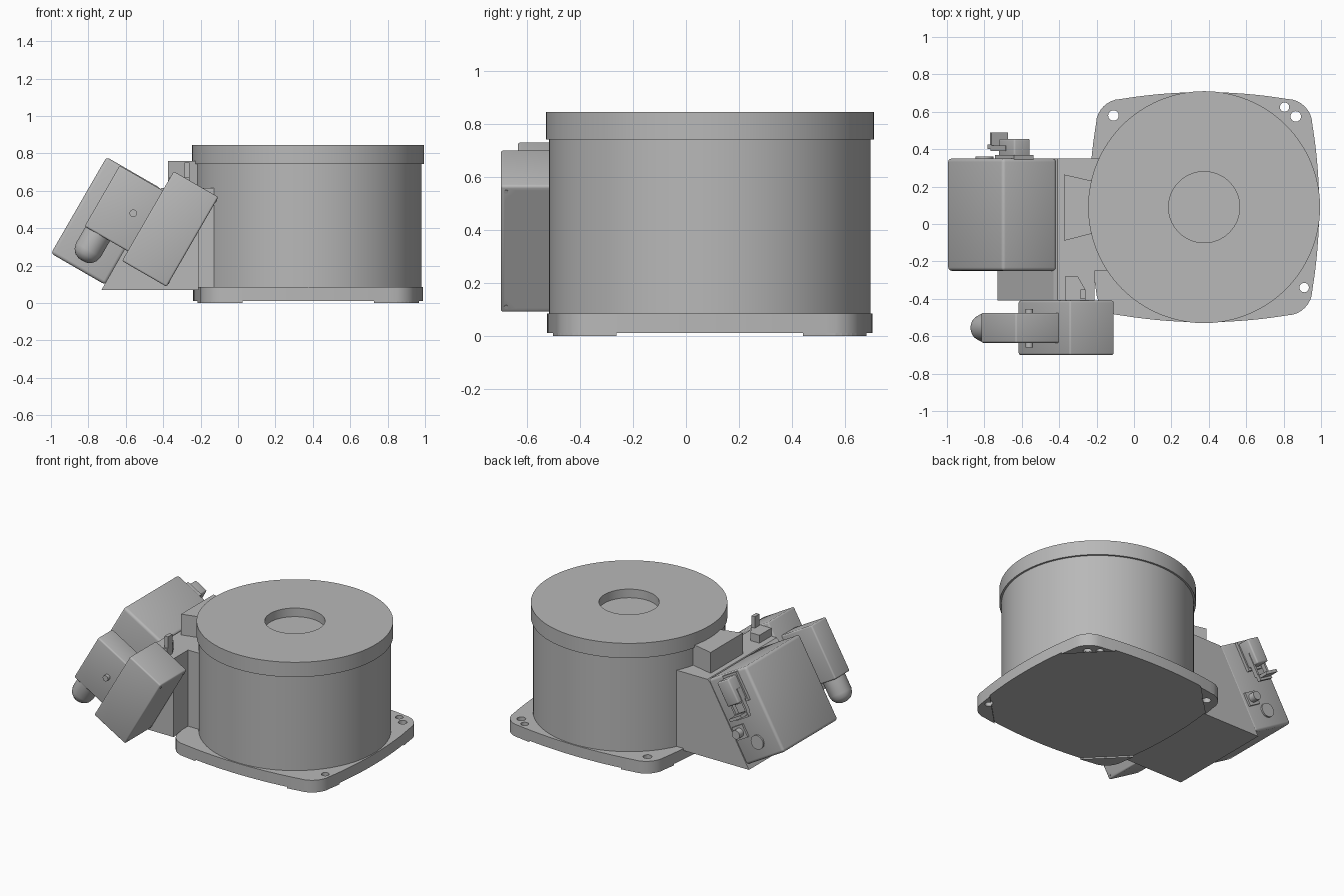
import bpy, bmesh, math
from mathutils import Matrix, Vector

cube = bpy.data.objects.get("Cube")
if cube:
    bpy.data.objects.remove(cube, do_unlink=True)

grey = bpy.data.materials.new("machine grey")
grey.use_nodes = True
grey.diffuse_color = (0.48, 0.48, 0.48, 1)
grey.node_tree.nodes["Principled BSDF"].inputs["Base Color"].default_value = grey.diffuse_color

CX, CY = 0.375, 0.09                                  # drum axis
TILT = math.radians(60)
U = Vector((math.cos(TILT), 0, math.sin(TILT)))       # up the slanted boxes
V = Vector((math.sin(TILT), 0, -math.cos(TILT)))      # across them, towards the drum
X, Y, Z = Vector((1, 0, 0)), Vector((0, 1, 0)), Vector((0, 0, 1))


def frame(o, a, b, c):
    m = Matrix((a, b, c)).transposed().to_4x4()
    m.translation = o
    return m


def finish(name, bm, matrix, bevel=0, smooth=False):
    bm.transform(matrix)
    bmesh.ops.recalc_face_normals(bm, faces=bm.faces)
    me = bpy.data.meshes.new(name)
    bm.to_mesh(me)
    bm.free()
    ob = bpy.data.objects.new(name, me)
    bpy.context.collection.objects.link(ob)
    me.materials.append(grey)
    bpy.ops.object.select_all(action='DESELECT')
    ob.select_set(True)
    bpy.context.view_layer.objects.active = ob
    if bevel:
        mod = ob.modifiers.new("round", 'BEVEL')
        mod.width, mod.segments, mod.limit_method = bevel, 3, 'ANGLE'
        bpy.ops.object.modifier_apply(modifier=mod.name)
    if smooth or bevel:
        bpy.ops.object.shade_smooth_by_angle(angle=math.radians(35))
    return ob


def prism(name, pts, z0, z1, matrix=Matrix(), **kw):
    bm = bmesh.new()
    face = bm.faces.new([bm.verts.new((p[0], p[1], z0)) for p in pts])
    ext = bmesh.ops.extrude_face_region(bm, geom=[face])
    bmesh.ops.translate(bm, vec=(0, 0, z1 - z0),
                        verts=[g for g in ext["geom"] if isinstance(g, bmesh.types.BMVert)])
    return finish(name, bm, matrix, **kw)


def rect(x0, x1, y0, y1):
    return [(x0, y0), (x1, y0), (x1, y1), (x0, y1)]


def disc(x, y, r, n=24):
    return [(x + r * math.cos(math.tau * i / n), y + r * math.sin(math.tau * i / n)) for i in range(n)]


def lathe(name, profile, matrix, steps=96):
    bm = bmesh.new()
    vs = [bm.verts.new((r, 0, z)) for r, z in profile]
    es = [bm.edges.new(p) for p in zip(vs, vs[1:])]
    bmesh.ops.spin(bm, geom=vs + es, axis=Z, cent=(0, 0, 0), angle=math.tau, steps=steps)
    bmesh.ops.remove_doubles(bm, verts=bm.verts, dist=0.0005)
    return finish(name, bm, matrix, smooth=True)


def cut(target, cutters):
    for c in cutters:
        c.hide_render = True
        mod = target.modifiers.new("cut", 'BOOLEAN')
        mod.operation, mod.object, mod.solver = 'DIFFERENCE', c, 'EXACT'
        bpy.context.view_layer.objects.active = target
        bpy.ops.object.modifier_apply(modifier=mod.name)


def side(x=0, z=0):
    """Profile plane x/z, extruded along y."""
    return frame((x, 0, z), X, Z, Y)


def tilted(x, z):
    """Profile plane along the slant, extruded along y."""
    return frame((x, 0, z), U, V, Y)


# Drum with wide top disc and shallow centre recess
lathe("drum", [(0, 0.785), (0.19, 0.785), (0.19, 0.845), (0.62, 0.845), (0.62, 0.742),
               (0.607, 0.742), (0.607, 0.05), (0, 0.05)], Matrix.Translation((CX, CY, 0)), 128)

# Base plate: four bulging sides joined by rounded corners
quarter = [(t / 10 * 0.44, 0.615 - 0.036 * (t / 10) ** 2) for t in range(-10, 11)]
quarter += [(0.44 + 0.139 * math.sin(a), 0.44 + 0.139 * math.cos(a))
            for a in [math.radians(d) for d in range(15, 80, 10)]]
outline = []
for k in range(4):
    c, s = round(math.cos(k * math.pi / 2)), round(math.sin(k * math.pi / 2))
    outline += [(x * c + y * s, y * c - x * s) for x, y in quarter]
centre = Matrix.Translation((CX, CY, 0))
plate = prism("base_plate", outline, 0.01, 0.085, centre, smooth=True)

# Corner foot pads and the pairs of bolt holes
corner = [p for p in outline if p[0] + p[1] > 0.92]
for k in range(4):
    turn = centre @ Matrix.Rotation(k * math.pi / 2, 4, 'Z')
    pad = prism("foot_pad", corner, 0, 0.012, turn)
    holes = [prism("hole_cutter", disc(x, y, r), -0.1, 0.2, turn)
             for x, y, r in ((0.49, 0.485, 0.028), (0.43, 0.535, 0.025))]
    cut(plate, holes)
    cut(pad, holes)
    for h in holes:
        bpy.data.objects.remove(h, do_unlink=True)

# Bracket with a slanted outer wall
prism("bracket", [(-0.73, 0.07), (-0.43, 0.6), (-0.41, 0.615), (-0.1, 0.615), (-0.1, 0.07)],
      -0.25, 0.35, side())
prism("bracket_front", [(-0.73, 0.07), (-0.43, 0.6), (-0.41, 0.615), (-0.21, 0.615), (-0.21, 0.07)],
      -0.41, -0.25, side())
prism("bracket_block", [(-0.375, -0.09), (-0.375, 0.265), (-0.2, 0.225), (-0.2, -0.045)], 0.6, 0.76)
prism("small_block", [(-0.37, -0.41), (-0.37, -0.28), (-0.3, -0.28), (-0.26, -0.35), (-0.26, -0.41)],
      0.6, 0.67)
prism("small_tab", rect(-0.285, -0.26, -0.4, -0.35), 0.6, 0.75)

# Slanted motor box on the bracket
prism("motor_box", rect(0, 0.595, 0, 0.335), -0.25, 0.35, tilted(-1, 0.265), bevel=0.018)

# Connector box with recessed lid and corner screws
box_at = frame((-0.62, 0, 0.225), U, Y, V)
box = prism("connector_box", rect(0, 0.553, -0.7, -0.41), 0, 0.275, box_at, bevel=0.01)
a0, a1, b0, b1, ch = 0.02, 0.533, -0.685, -0.425, 0.045
recess = prism("lid_cutter", [(a0 + ch, b0), (a1 - ch, b0), (a1, b0 + ch), (a1, b1 - ch),
                              (a1 - ch, b1), (a0 + ch, b1), (a0, b1 - ch), (a0, b0 + ch)],
               0.262, 0.3, box_at)
cut(box, [recess])
bpy.data.objects.remove(recess, do_unlink=True)
for a in (0.025, 0.528):
    for b in (-0.68, -0.43):
        prism("lid_screw", disc(a, b, 0.008, 12), 0.27, 0.278, box_at)

# Plug hood, locking peg and cable gland
prism("plug_hood", rect(0, 0.375, 0, 0.29), -0.635, -0.475, tilted(-0.82, 0.41), bevel=0.01)
prism("hood_peg", disc(-0.56, 0.48, 0.02), -0.66, -0.455, side(), smooth=True)
lathe("cable_gland", [(0, -0.03), (0.076, -0.03), (0.076, 0.1), (0.068, 0.13), (0.05, 0.152),
                      (0.025, 0.164), (0, 0.166)], frame((-0.75, -0.555, 0.37), V, Y, -U), 40)

# Latched plug on the back of the motor box
plug = tilted(-0.64, 0.62)
prism("back_plug", rect(-0.085, 0.085, -0.05, 0.05), 0.34, 0.455, plug, bevel=0.01)
prism("back_plug_flange", rect(-0.1, 0.1, -0.06, 0.06), 0.34, 0.37, plug)
for v in (-0.055, 0.04):
    prism("latch_arm", rect(-0.16, 0, v, v + 0.015), 0.39, 0.42, plug)
prism("latch_bar", rect(-0.19, -0.15, -0.055, 0.055), 0.4, 0.425, plug)
prism("latch_grip", rect(-0.175, -0.155, -0.05, 0.05), 0.42, 0.49, plug)

# Small round socket and cover disc beside it
prism("round_socket_base", rect(-0.045, 0.045, -0.045, 0.045), 0.34, 0.365, tilted(-0.67, 0.32))
prism("round_socket", disc(-0.67, 0.32, 0.03), 0.34, 0.41, side(), smooth=True)
prism("cover_disc", disc(-0.8, 0.284, 0.048, 32), 0.34, 0.362, side(), smooth=True)
